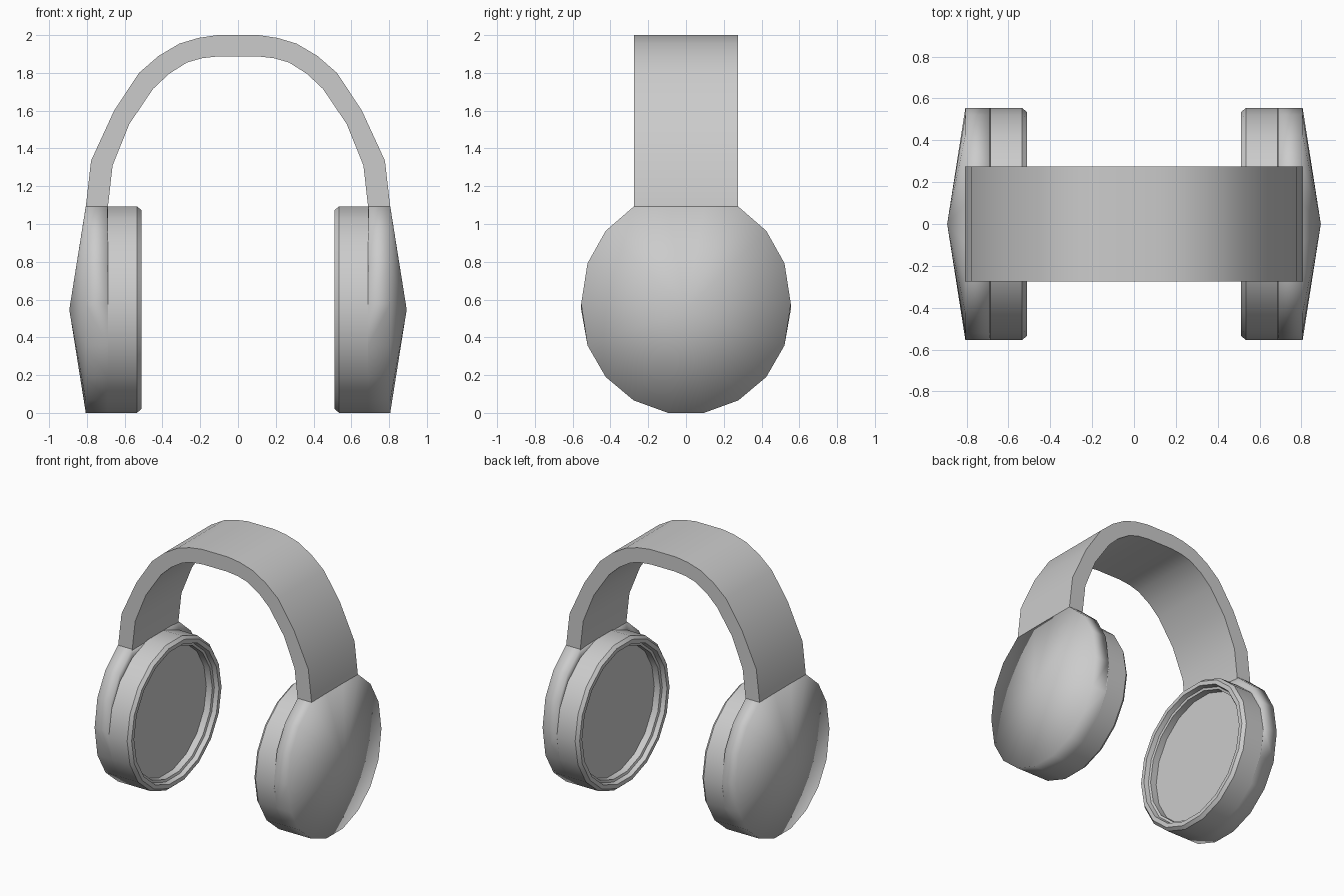
import bpy, bmesh
from math import sin, cos, radians

if "Cube" in bpy.data.objects:
    bpy.data.objects.remove(bpy.data.objects["Cube"])

CZ, R, SIDES = 0.547, 0.555, 18
# upward stretch of the outer shell, by angle from straight up
LIFT = {10: 0.0, 30: 0.064, 50: 0.06, 70: 0.055, 90: 0.03}


def ring(x, r, lifted=False):
    pts = []
    for i in range(SIDES):
        a = 10 + 20 * i
        from_top = min(a, 360 - a)
        dz = LIFT.get(from_top, 0.0) if lifted else 0.0
        pts.append((x, r * sin(radians(a)), CZ + r * cos(radians(a)) + dz))
    return pts


def finish(name, bm, mirror=False, angle=32):
    bmesh.ops.recalc_face_normals(bm, faces=bm.faces)
    me = bpy.data.meshes.new(name)
    bm.to_mesh(me)
    bm.free()
    ob = bpy.data.objects.new(name, me)
    bpy.context.collection.objects.link(ob)
    if mirror:
        m = ob.modifiers.new("mirror", 'MIRROR')
        m.use_mirror_merge = False
    bpy.ops.object.select_all(action='DESELECT')
    ob.select_set(True)
    bpy.context.view_layer.objects.active = ob
    bpy.ops.object.shade_smooth_by_angle(angle=radians(angle))
    return ob


def loft(bm, rings):
    loops = [[bm.verts.new(p) for p in r] for r in rings]
    for a, b in zip(loops, loops[1:]):
        n = len(a)
        for i in range(n):
            j = (i + 1) % n
            bm.faces.new((a[i], a[j], b[j], b[i]))
    return loops


# Ear cushions: deep recessed disc, stepped lip, bevelled rim, side wall
bm = bmesh.new()
profile = [(0.60, 0.48), (0.55, 0.48), (0.545, 0.497),
           (0.512, 0.505), (0.512, 0.535), (0.535, R), (0.687, R)]
loops = loft(bm, [ring(x, r) for x, r in profile])
bm.faces.new(loops[0])
finish("ear_cushions", bm, mirror=True)

# Outer shells: stretched upper half with a small ledge, shallow cone cap
bm = bmesh.new()
loops = loft(bm, [ring(0.687, R), ring(0.69, R, True), ring(0.806, R, True)])
apex = bm.verts.new((0.893, 0, CZ))
last = loops[-1]
for i in range(SIDES):
    bm.faces.new((last[i], last[(i + 1) % SIDES], apex))
finish("ear_shells", bm, mirror=True, angle=86)

# Headband: outer and inner arc points from the right end to the crown
outer = [(0.806, 1.09), (0.778, 1.335), (0.656, 1.60), (0.524, 1.80),
         (0.42, 1.89), (0.31, 1.955), (0.21, 1.985), (0.11, 2.0)]
inner = [(0.69, 1.08), (0.664, 1.31), (0.575, 1.53), (0.45, 1.715),
         (0.365, 1.795), (0.27, 1.855), (0.19, 1.878), (0.10, 1.888)]


def full(half):
    return half + [(-x, z) for x, z in reversed(half)]


W = 0.275
sections = [[(xo, -W, zo), (xo, W, zo), (xi, W, zi), (xi, -W, zi)]
            for (xo, zo), (xi, zi) in zip(full(outer), full(inner))]
bm = bmesh.new()
loft(bm, sections)
# the open ends sit on the shells
finish("headband", bm)
